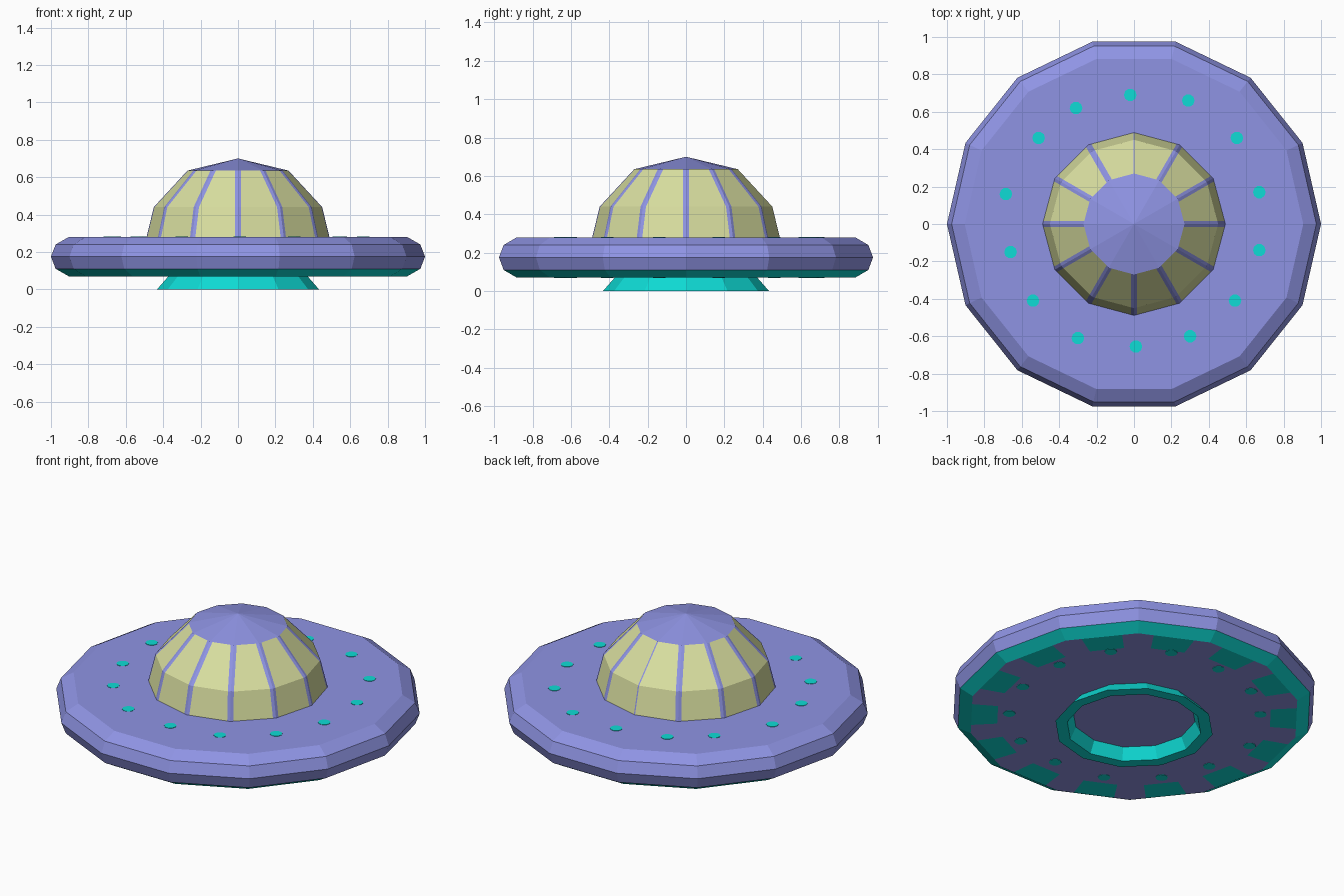
import bpy, bmesh, math

if "Cube" in bpy.data.objects:
    bpy.data.objects.remove(bpy.data.objects["Cube"])


def material(name, rgb):
    lin = [((c / 255 + 0.055) / 1.055) ** 2.4 if c > 10 else c / 255 / 12.92 for c in rgb]
    m = bpy.data.materials.new(name)
    m.diffuse_color = (*lin, 1)
    m.use_nodes = True
    m.node_tree.nodes["Principled BSDF"].inputs["Base Color"].default_value = m.diffuse_color
    return m


PURPLE = material("lavender hull", (143, 148, 228))
YELLOW = material("pale yellow glass", (217, 223, 160))
TEAL = material("bright teal", (14, 220, 214))


def outline(r, z, sides, split):
    """Polygon ring; split(k, edge_length) gives fractions along edge k."""
    pts = []
    length = 2 * r * math.sin(math.pi / sides)
    for k in range(sides):
        a, b = (math.tau * (k + i) / sides for i in (0, 1))
        for f in split(k, length):
            pts.append((r * ((1 - f) * math.cos(a) + f * math.cos(b)),
                        r * ((1 - f) * math.sin(a) + f * math.sin(b)), z))
    return pts


def loft(name, profile, sides, mats, pick, split=lambda k, l: (0,), cap=True, loop=False):
    """Loft (r, z) rings from bottom to top; pick(row, column) selects the colour."""
    bm = bmesh.new()
    rings = []
    for r, z in profile:
        if r == 0:
            rings.append([bm.verts.new((0, 0, z))])
        else:
            rings.append([bm.verts.new(p) for p in outline(r, z, sides, split)])
    pairs = list(zip(rings, rings[1:]))
    if loop:
        pairs.append((rings[-1], rings[0]))
    for row, (a, b) in enumerate(pairs):
        n = max(len(a), len(b))
        for i in range(n):
            j = (i + 1) % n
            if len(b) == 1:
                vs = (a[i], a[j], b[0])
            elif len(a) == 1:
                vs = (a[0], b[j], b[i])
            else:
                vs = (a[i], a[j], b[j], b[i])
            bm.faces.new(vs).material_index = pick(row, i)
    if cap:
        for ring in (rings[0], rings[-1]):
            if len(ring) > 1:
                bm.faces.new(ring)
    bmesh.ops.recalc_face_normals(bm, faces=bm.faces)
    me = bpy.data.meshes.new(name)
    bm.to_mesh(me)
    bm.free()
    for m in mats:
        me.materials.append(m)
    ob = bpy.data.objects.new(name, me)
    bpy.context.collection.objects.link(ob)
    return ob


# Saucer: teal lower bevel, and a teal notch on each edge of the underside
loft("saucer_disc",
     [(0.76, 0.07), (0.905, 0.07), (0.975, 0.11), (1.0, 0.175), (0.975, 0.24), (0.905, 0.28)],
     14, [PURPLE, TEAL],
     lambda row, i: 1 if row == 1 or (row == 0 and i % 3 == 1) else 0,
     split=lambda k, l: (0, 0.22, 0.78))


# Dome: yellow window panels with hull-coloured ribs on the corners
def ribs(k, length):
    start = 0.004 if k == 3 else 0.017      # the rear rib is very thin
    end = 0.004 if k == 2 else 0.017
    return (0, start / length, 1 - end / length)


loft("dome", [(0.49, 0.275), (0.45, 0.44), (0.27, 0.635), (0, 0.70)], 12, [PURPLE, YELLOW],
     lambda row, i: 1 if row < 2 and i % 3 == 1 else 0, split=ribs, cap=False)

# Hollow flared skirt under the saucer
loft("landing_skirt", [(0.368, 0.0), (0.433, 0.0), (0.37, 0.072), (0.335, 0.072)], 12, [TEAL],
     lambda row, i: 0, cap=False, loop=True)

# Small lights on both faces of the saucer
spots = [(-.02, .69), (.29, .66), (.55, .46), (.67, .17), (.67, -.14), (.54, -.41), (.30, -.60),
         (.01, -.655), (-.30, -.61), (-.54, -.41), (-.66, -.15), (-.685, .16), (-.51, .46), (-.31, .62)]
for n, (x, y) in enumerate(spots):
    for side, z in (("upper", 0.279), ("lower", 0.068)):
        ob = loft(f"{side}_light_{n + 1}", [(0.034, z), (0.034, z + 0.003)], 10, [TEAL],
                  lambda row, i: 0)
        ob.location = (x, y, 0)
